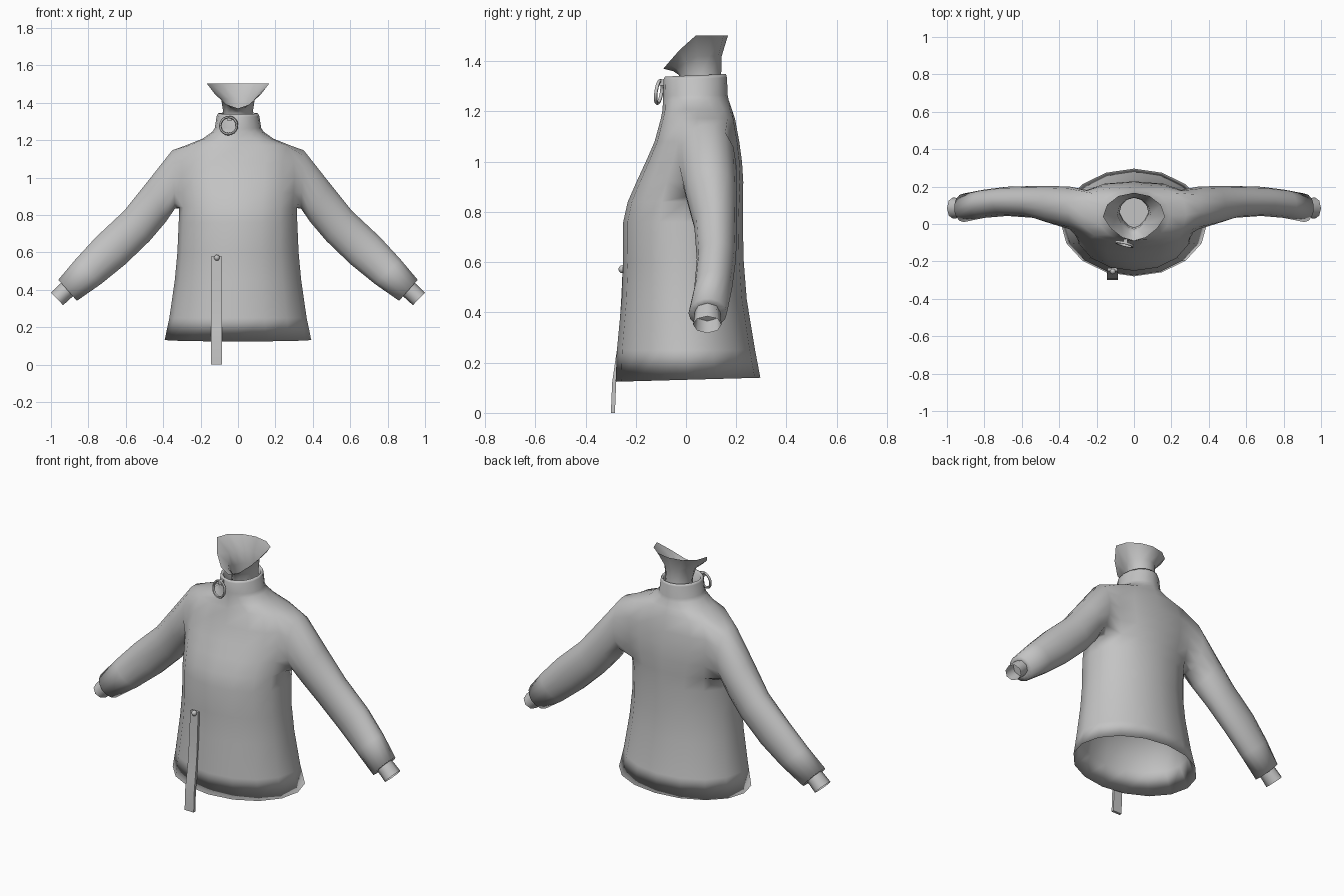
import bpy, bmesh, math
from mathutils import Vector

if "Cube" in bpy.data.objects:
    bpy.data.objects.remove(bpy.data.objects["Cube"])

grey = bpy.data.materials.new("cloth grey")
grey.diffuse_color = (0.55, 0.55, 0.55, 1)
grey.use_nodes = True
grey.node_tree.nodes["Principled BSDF"].inputs["Base Color"].default_value = grey.diffuse_color


def finish(name, bm, angle=80):
    """Turn a bmesh into a smooth, single-colour object."""
    bmesh.ops.recalc_face_normals(bm, faces=bm.faces)
    me = bpy.data.meshes.new(name)
    bm.to_mesh(me)
    bm.free()
    me.materials.append(grey)
    ob = bpy.data.objects.new(name, me)
    bpy.context.collection.objects.link(ob)
    bpy.ops.object.select_all(action='DESELECT')
    ob.select_set(True)
    bpy.context.view_layer.objects.active = ob
    bpy.ops.object.shade_smooth_by_angle(angle=math.radians(angle))
    return ob


def add_ring(bm, points):
    return [bm.verts.new(p) for p in points]


def loft(bm, rings, cap_start=False, cap_end=False):
    """Join consecutive rings with quads; returns the rows of faces."""
    rows = []
    for r0, r1 in zip(rings, rings[1:]):
        n = len(r0)
        rows.append([bm.faces.new((r0[i], r0[(i + 1) % n], r1[(i + 1) % n], r1[i])) for i in range(n)])
    if cap_start:
        bm.faces.new(rings[0])
    if cap_end:
        bm.faces.new(rings[-1])
    return rows


def flat_ring(n, z, half_w, y_front, y_back, tilt=0.0, square=1.0):
    """Horizontal oval, tilted up towards the back; square < 1 fills out the back."""
    c, b = (y_front + y_back) / 2, (y_back - y_front) / 2
    pts = []
    for i in range(n):
        co, si = math.cos(math.tau * i / n), math.sin(math.tau * i / n)
        e = square if si > 0 else (1 + square) / 2
        x = math.copysign(abs(co) ** e, co)
        y = math.copysign(abs(si) ** e, si)
        pts.append((half_w * x, c + b * y, z + tilt * y))
    return pts


def arm_ring(n, s, top, bottom, y0, y1, scale=1.0):
    """Oval across the arm, given its upper and lower edge in x, z."""
    t, b = Vector((s * top[0], 0, top[1])), Vector((s * bottom[0], 0, bottom[1]))
    mid, half = (t + b) / 2, (t - b) / 2 * scale
    mid.y = (y0 + y1) / 2
    return [mid + half * math.sin(math.tau * i / n)
            + Vector((0, (y1 - y0) / 2 * scale * math.cos(math.tau * i / n), 0)) for i in range(n)]


# Jacket: torso, collar and sleeves in one skin
bm = bmesh.new()
SIDES, ARM = 16, 14
torso = [  # z, half width, front y, back y, tilt, squareness
    (0.46, 0.31, -0.23, 0.215),           # hollow inside of the skirt
    (0.26, 0.34, -0.25, 0.25),
    (0.132, 0.392, -0.28, 0.296, 0.008),  # hem
    (0.25, 0.367, -0.275, 0.275),
    (0.45, 0.338, -0.256, 0.242),
    (0.60, 0.324, -0.25, 0.23),
    (0.76, 0.317, -0.25, 0.226, 0, 0.92),
    (0.84, 0.314, -0.232, 0.227, 0, 0.85),
    (0.92, 0.318, -0.197, 0.228, 0, 0.75),   # armhole rows
    (1.00, 0.322, -0.16, 0.223, 0, 0.7),
    (1.08, 0.318, -0.125, 0.212, 0, 0.65),
    (1.172, 0.28, -0.10, 0.195, 0, 0.65),
    (1.208, 0.19, -0.093, 0.183, 0, 0.85),
    (1.245, 0.137, -0.092, 0.17),         # collar
    (1.265, 0.124, -0.091, 0.166),
    (1.33, 0.114, -0.09, 0.163, 0.005),
    (1.344, 0.106, -0.084, 0.159, 0.005),
    (1.334, 0.096, -0.072, 0.15, 0.005),
    (1.26, 0.09, -0.06, 0.143),
]
rings = [add_ring(bm, flat_ring(SIDES, *r)) for r in torso]
rows = loft(bm, rings, cap_start=True)

sleeve = [  # upper edge, lower edge, front y, back y
    ((0.352, 1.15), (0.337, 0.83), -0.028, 0.20),
    ((0.49, 0.975), (0.385, 0.76), 0.0, 0.203),
    ((0.61, 0.825), (0.47, 0.66), 0.033, 0.203),
    ((0.76, 0.685), (0.60, 0.535), 0.043, 0.199),
    ((0.87, 0.565), (0.73, 0.43), 0.033, 0.184),
    ((0.962, 0.455), (0.86, 0.34), 0.01, 0.163),
]
for s, columns in ((1, (15, 0, 1)), (-1, (6, 7, 8))):
    hole = [rows[r][c] for r in range(7, 11) for c in columns]
    edges = {e for f in hole for e in f.edges}
    rim = [e for e in edges if sum(f in hole for f in e.link_faces) == 1]
    bmesh.ops.delete(bm, geom=hole, context='FACES')
    arm = [add_ring(bm, arm_ring(ARM, s, *r)) for r in sleeve]
    arm.append(add_ring(bm, arm_ring(ARM, s, *sleeve[-1], scale=0.6)))
    loft(bm, arm, cap_end=True)
    first = [bm.edges.get((arm[0][i], arm[0][(i + 1) % ARM])) for i in range(ARM)]
    bmesh.ops.bridge_loops(bm, edges=rim + first)
loose = [v for v in bm.verts if not v.link_faces]
bmesh.ops.delete(bm, geom=loose, context='VERTS')
finish("jacket", bm, 180)

# Wrist stubs: short open tubes out of the cuffs
for s, side in ((1, "right"), (-1, "left")):
    bm = bmesh.new()
    stub = [((0.925, 0.455), (0.86, 0.385), 0.035, 0.135),
            ((0.965, 0.42), (0.90, 0.35), 0.033, 0.138),
            ((1.0, 0.385), (0.935, 0.318), 0.028, 0.142)]
    loft(bm, [add_ring(bm, arm_ring(8, s, *r)) for r in stub], cap_start=True)
    finish("wrist_" + side, bm, 60)

# Neck: open funnel whose rim dips at the front
bm = bmesh.new()
neck = []
for z, w, y0, y1, dip in ((1.29, 0.078, -0.02, 0.145, 0.0), (1.345, 0.078, -0.028, 0.14, 0.0),
                          (1.42, 0.09, -0.05, 0.142, 0.06), (1.502, 0.166, -0.09, 0.167, 0.132)):
    pts = []
    for x, y, zz in flat_ring(12, z, w, y0, y1):
        front = max(0.0, ((y0 + y1) / 2 - y) / ((y1 - y0) / 2))
        pts.append((x * (1 - 0.3 * front), y, zz - dip * front ** 1.2))
    neck.append(add_ring(bm, pts))
loft(bm, neck, cap_start=True)
finish("neck", bm, 60)

# Collar ring with its small tab
bpy.ops.mesh.primitive_torus_add(major_segments=20, minor_segments=6, major_radius=0.046,
                                 minor_radius=0.007, location=(-0.05, -0.108, 1.278),
                                 rotation=(math.radians(82), 0, math.radians(-14)))
ob = bpy.context.object
ob.name = "collar_ring"
ob.data.materials.append(grey)
bpy.ops.object.shade_smooth_by_angle(angle=math.radians(60))
bpy.ops.mesh.primitive_cube_add(size=1, location=(-0.045, -0.093, 1.315))
ob = bpy.context.object
ob.name = "ring_tab"
ob.scale = (0.02, 0.025, 0.025)
ob.data.materials.append(grey)

# Hanging strap along the front
bm = bmesh.new()
strap = []
for y, z, w in ((-0.244, 0.58, 0.026), (-0.25, 0.45, 0.027), (-0.26, 0.30, 0.028),
                (-0.276, 0.19, 0.029), (-0.286, 0.12, 0.03), (-0.291, 0.0, 0.03)):
    strap.append(add_ring(bm, [(-0.115 + dx * w, y + dy * 0.008, z)
                               for dx, dy in ((-1, -1), (1, -1), (1, 1), (-1, 1))]))
loft(bm, strap, cap_start=True, cap_end=True)
finish("strap", bm, 40)

# Knob at the top of the strap
bpy.ops.mesh.primitive_uv_sphere_add(segments=10, ring_count=6, radius=0.016, location=(-0.113, -0.253, 0.572))
ob = bpy.context.object
ob.name = "strap_knob"
ob.data.materials.append(grey)
bpy.ops.object.shade_smooth_by_angle(angle=math.radians(60))
